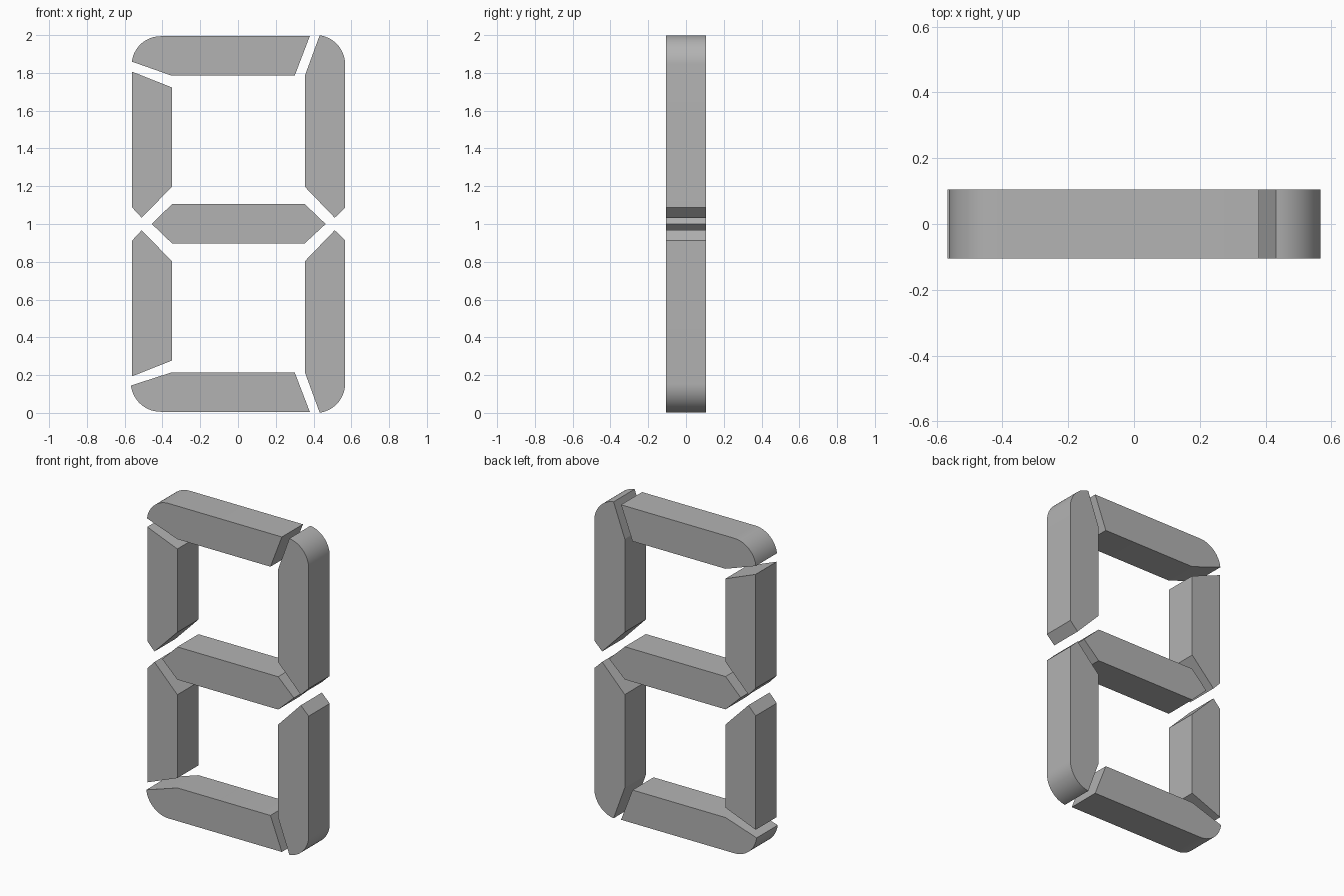
import bpy
import bmesh
from math import radians, cos, sin

cube = bpy.data.objects.get("Cube")
if cube:
    bpy.data.objects.remove(cube, do_unlink=True)

HALF_DEPTH = 0.105

grey = bpy.data.materials.new("plain grey")
grey.use_nodes = True
colour = (0.45, 0.45, 0.45, 1.0)
grey.diffuse_color = colour
grey.node_tree.nodes["Principled BSDF"].inputs["Base Color"].default_value = colour


def arc(cx, cz, radius, start, end, steps=14):
    """Points along a rounded corner, angles in degrees."""
    angles = [radians(start + (end - start) * i / steps) for i in range(steps + 1)]
    return [(cx + radius * cos(a), cz + radius * sin(a)) for a in angles]


def flip(profile):
    """Mirror a profile about mid height."""
    return [(x, 2 - z) for x, z in profile]


def segment(name, profile):
    """Extrude an x-z profile into a bar through the full depth."""
    bm = bmesh.new()
    face = bm.faces.new([bm.verts.new((x, -HALF_DEPTH, z)) for x, z in profile])
    extruded = bmesh.ops.extrude_face_region(bm, geom=[face], use_keep_orig=True)
    back = [v for v in extruded["geom"] if isinstance(v, bmesh.types.BMVert)]
    bmesh.ops.translate(bm, verts=back, vec=(0, 2 * HALF_DEPTH, 0))
    bmesh.ops.recalc_face_normals(bm, faces=bm.faces)
    mesh = bpy.data.meshes.new(name)
    bm.to_mesh(mesh)
    bm.free()
    mesh.materials.append(grey)
    mesh.shade_smooth()
    mesh.set_sharp_from_angle(angle=radians(20))
    obj = bpy.data.objects.new(name, mesh)
    bpy.context.collection.objects.link(obj)


def end_bar(radius):
    """Horizontal bar with a rounded outer corner and a slanted end."""
    corner = arc(-0.41, 1.994 - radius, radius, 173, 90)
    return corner + [(0.38, 1.994), (0.30, 1.785), (-0.35, 1.785)]


# Upright bars, drawn for the upper half
right_bar = arc(0.412, 1.845, 0.155, 82.5, 0) + [
    (0.567, 1.087), (0.512, 1.033), (0.354, 1.197), (0.354, 1.785)]
left_bar = [(-0.56, 1.806), (-0.35, 1.723), (-0.35, 1.197),
            (-0.51, 1.033), (-0.56, 1.087)]

# Pointed centre bar
middle_bar = [(-0.456, 1), (-0.35, 1.105), (0.354, 1.105),
              (0.464, 1), (0.354, 0.898), (-0.35, 0.898)]

segment("top_segment", end_bar(0.153))
segment("bottom_segment", flip(end_bar(0.158)))
segment("upper_right_segment", right_bar)
segment("lower_right_segment", flip(right_bar))
segment("upper_left_segment", left_bar)
segment("lower_left_segment", flip(left_bar))
segment("middle_segment", middle_bar)
